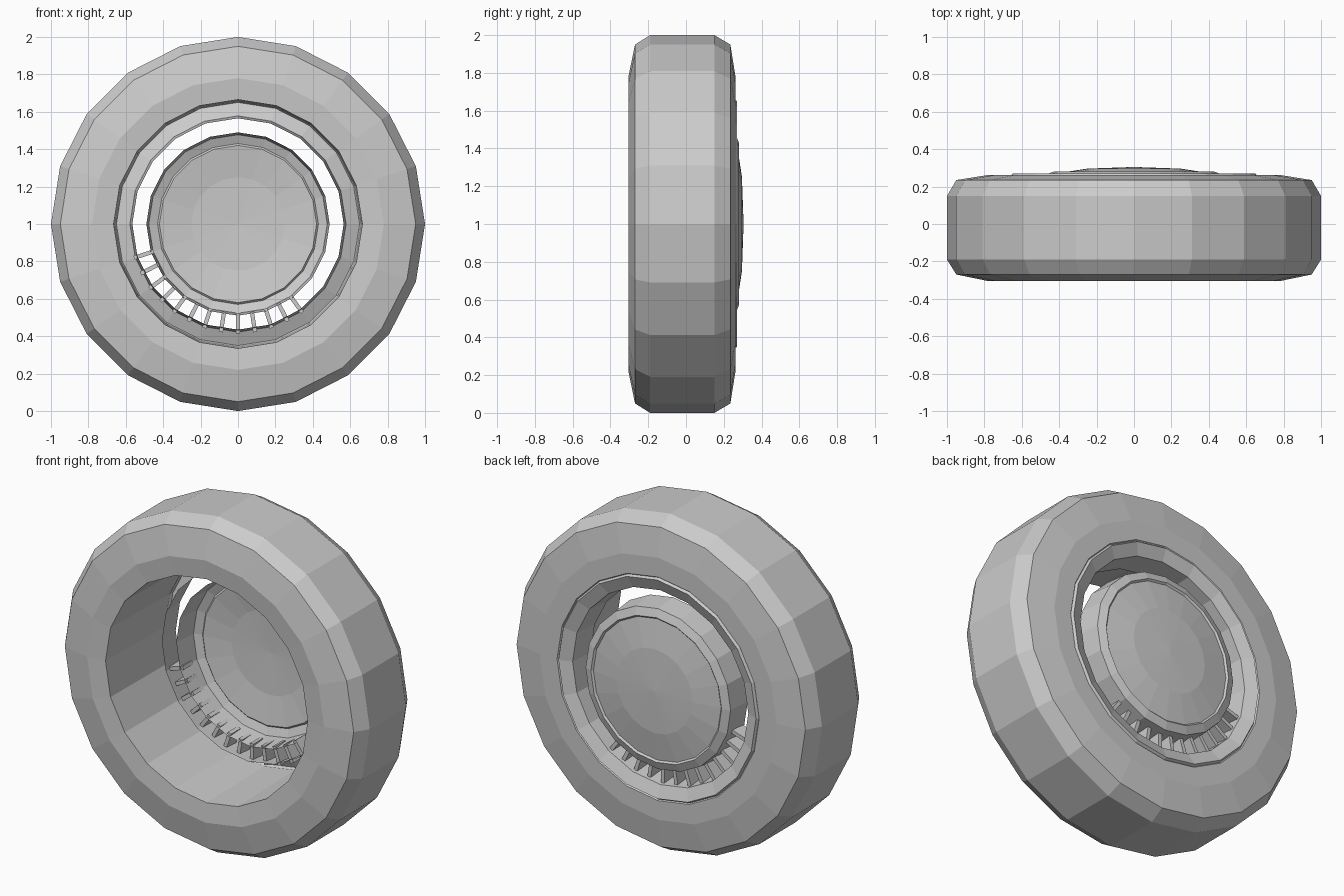
import bpy, bmesh, math
from mathutils import Matrix, Vector

if "Cube" in bpy.data.objects:
    bpy.data.objects.remove(bpy.data.objects["Cube"])

SIDES = 20
CENTRE = Vector((0, 0, 1))


def make_object(name, bm):
    bmesh.ops.recalc_face_normals(bm, faces=bm.faces)
    mesh = bpy.data.meshes.new(name)
    bm.to_mesh(mesh)
    bm.free()
    obj = bpy.data.objects.new(name, mesh)
    bpy.context.collection.objects.link(obj)
    return obj


def lathe(name, profile, closed=False):
    """Spin (radius, y) points around the wheel axle."""
    bm = bmesh.new()
    rings = []
    for r, y in profile:
        if r == 0:
            rings.append([bm.verts.new((0, y, 1))] * SIDES)
            continue
        angles = [2 * math.pi * i / SIDES for i in range(SIDES)]
        rings.append([bm.verts.new((r * math.cos(a), y, 1 + r * math.sin(a))) for a in angles])
    pairs = list(zip(rings, rings[1:]))
    if closed:
        pairs.append((rings[-1], rings[0]))
    for a, b in pairs:
        for i in range(SIDES):
            j = (i + 1) % SIDES
            corners = list(dict.fromkeys([a[i], a[j], b[j], b[i]]))
            bm.faces.new(corners)
    return make_object(name, bm)


# Tyre: hollow, with a deep opening at the front
lathe("tyre", [(0.665, -0.295), (0.78, -0.305), (0.95, -0.27), (1.0, -0.19),
               (1.0, 0.15), (0.95, 0.235), (0.78, 0.262), (0.665, 0.262),
               (0.655, 0.25)], closed=True)

# Rim: thin lip at the back with a tapered inner wall
lathe("rim", [(0.66, 0.255), (0.65, 0.27), (0.578, 0.24), (0.565, 0.09)])

# Hub cap: shallow dome with a groove around it
lathe("hub_cap", [(0.49, 0.12), (0.477, 0.262), (0.43, 0.28), (0.42, 0.27),
                  (0.25, 0.296), (0, 0.305)])

# Spokes: short fins over the lower part of the gap, nine degrees apart
bm = bmesh.new()
for i in range(13):
    angle = math.radians(198 + 9 * i)
    place = (Matrix.Translation(CENTRE) @ Matrix.Rotation(-angle, 4, 'Y')
             @ Matrix.Translation((0.53, 0.175, 0))
             @ Matrix.Diagonal((0.11, 0.09, 0.022, 1)))
    bmesh.ops.create_cube(bm, size=1, matrix=place)
make_object("spokes", bm)
